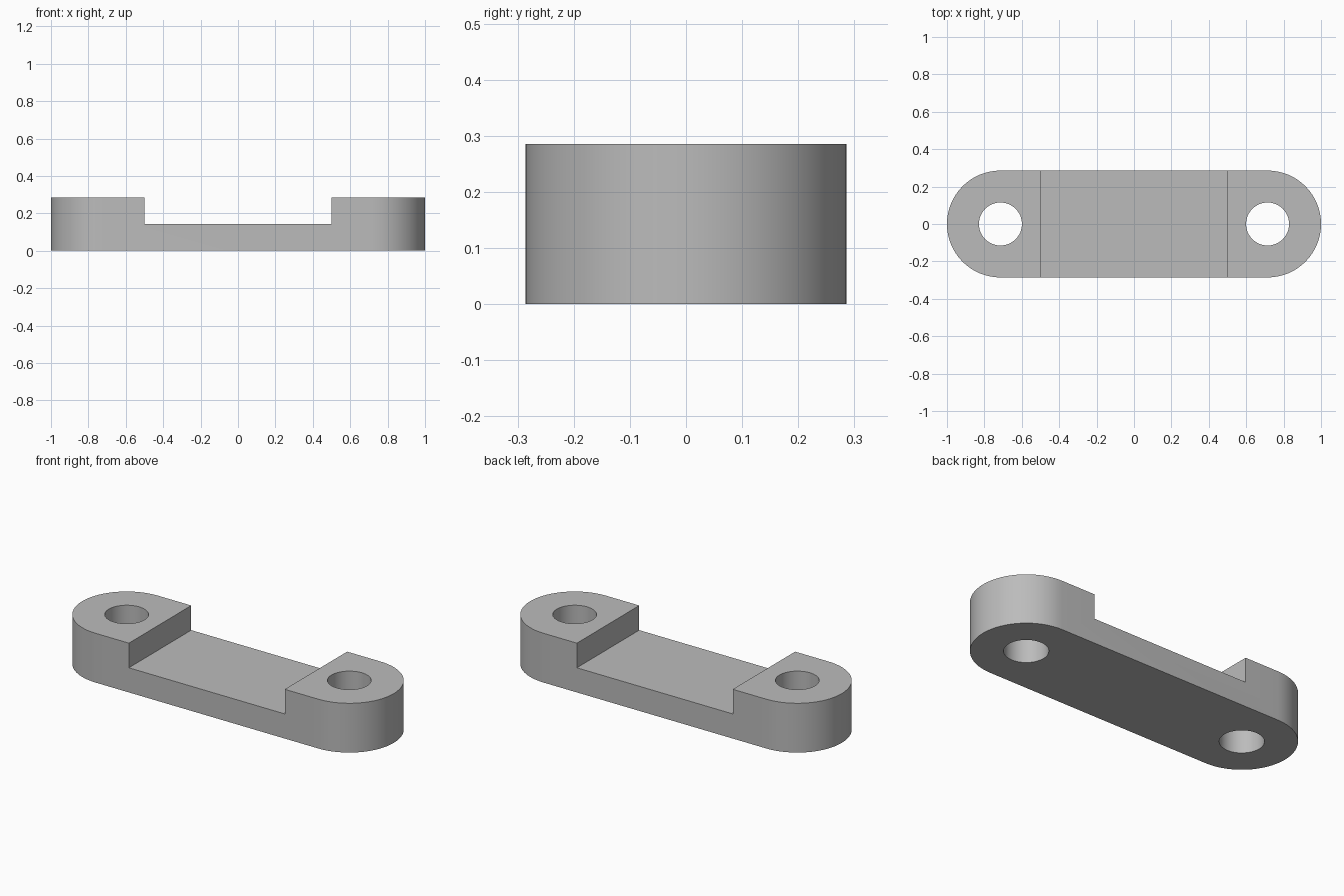
import bpy
import bmesh
from math import cos, sin, pi, radians

cube = bpy.data.objects.get("Cube")
if cube:
    bpy.data.objects.remove(cube, do_unlink=True)

RADIUS = 2 / 7            # rounded end radius, also the full height
CENTRE = 1 - RADIUS       # hole and end-arc centre
HOLE = 0.115
STEP = 0.5                # half-length of the recess
SEGMENTS = 32

grey = bpy.data.materials.new("plain grey")
grey.use_nodes = True
colour = (0.5, 0.5, 0.5, 1)
grey.diffuse_color = colour
grey.node_tree.nodes["Principled BSDF"].inputs["Base Color"].default_value = colour


def cut(target, cutter):
    """Subtract the cutter from the target, then discard the cutter."""
    cutter.hide_render = True
    bpy.context.view_layer.objects.active = target
    mod = target.modifiers.new("cut", 'BOOLEAN')
    mod.operation = 'DIFFERENCE'
    mod.solver = 'EXACT'
    mod.object = cutter
    bpy.ops.object.modifier_apply(modifier=mod.name)
    bpy.data.objects.remove(cutter, do_unlink=True)


# Link plate: a stadium outline extruded upward
outline = []
for side in (1, -1):
    for i in range(SEGMENTS + 1):
        a = -pi / 2 + pi * i / SEGMENTS
        outline.append((side * (CENTRE + RADIUS * cos(a)), side * RADIUS * sin(a), 0))

bm = bmesh.new()
base = bm.faces.new([bm.verts.new(p) for p in outline])
top = bmesh.ops.extrude_face_region(bm, geom=[base])["geom"]
bmesh.ops.translate(bm, vec=(0, 0, RADIUS),
                    verts=[v for v in top if isinstance(v, bmesh.types.BMVert)])
bmesh.ops.recalc_face_normals(bm, faces=bm.faces)
mesh = bpy.data.meshes.new("link_plate")
bm.to_mesh(mesh)
bm.free()
mesh.materials.append(grey)
plate = bpy.data.objects.new("link_plate", mesh)
bpy.context.collection.objects.link(plate)

# Recess across the upper half of the middle
bpy.ops.mesh.primitive_cube_add(size=1, location=(0, 0, RADIUS))
recess = bpy.context.object
recess.name = "recess_cutter"
recess.scale = (2 * STEP, 1, RADIUS)
cut(plate, recess)

# Bolt hole through each end
for side in (1, -1):
    bpy.ops.mesh.primitive_cylinder_add(vertices=48, radius=HOLE, depth=1,
                                        location=(side * CENTRE, 0, 0))
    hole = bpy.context.object
    hole.name = "hole_cutter"
    cut(plate, hole)

# Smooth curved walls, sharp rims and steps
bpy.ops.object.select_all(action='DESELECT')
plate.select_set(True)
bpy.context.view_layer.objects.active = plate
bpy.ops.object.shade_smooth_by_angle(angle=radians(30))
